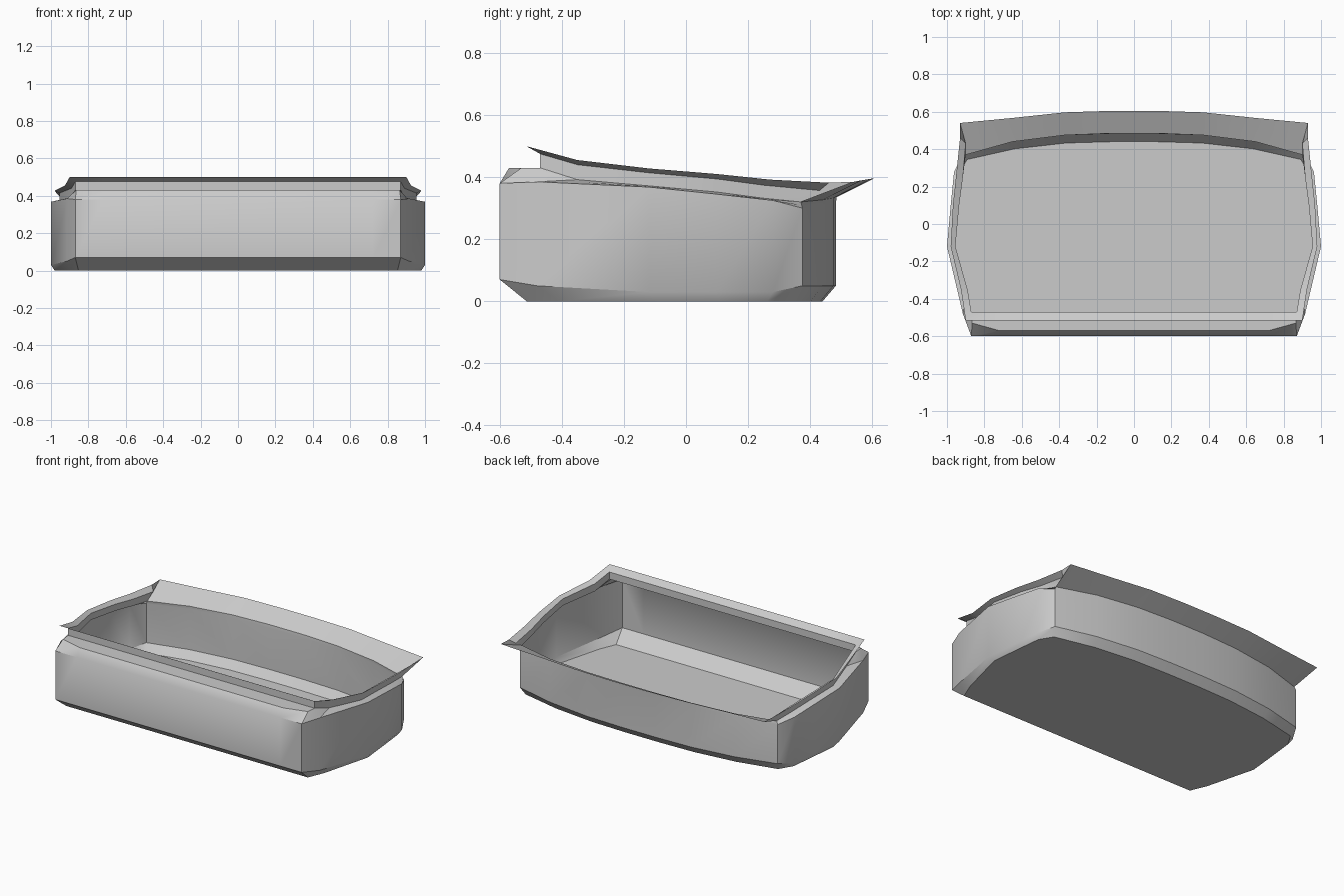
import bpy, bmesh, math
from mathutils import Vector

if "Cube" in bpy.data.objects:
    bpy.data.objects.remove(bpy.data.objects["Cube"])

# Half-outline stations, front to back (mirrored later):
# (outer x, y, low z, high z), (rim x, y, z), (lip rise dy, dz), (flange x, y, z)
STATIONS = [
    ((.72, -.60, .07, .38), (.72, -.47, .43), (0, .045), (.72, -.515, .50)),
    ((.87, -.60, .07, .38), (.87, -.47, .43), (0, .045), (.90, -.515, .50)),
    ((.915, -.48, .05, .385), (.89, -.35, .392), (0, .048), (.925, -.35, .455)),
    ((1.0, -.12, .03, .368), (.955, -.12, .372), (0, .042), (.98, -.12, .428)),
    ((.98, .10, .03, .345), (.935, .10, .352), (0, .042), (.968, .10, .410)),
    ((.962, .28, .03, .325), (.915, .25, .332), (0, .042), (.95, .27, .392)),
    ((.91, .375, .05, .30), (.90, .37, .32), (.06, .037), (.93, .46, .382)),
    ((.91, .375, .05, .30), (.90, .37, .32), (0, 0), (.93, .54, .385)),
    ((.65, .44, .05, .31), (.65, .44, .327), (0, 0), (.65, .567, .39)),
    ((.37, .475, .05, .315), (.37, .475, .333), (0, 0), (.37, .597, .395)),
    ((.12, .483, .05, .315), (.12, .485, .335), (0, 0), (.12, .605, .395)),
]


def column(i, station):
    (x, y, low, high), rim, (dy, dz), flange = station
    rim = Vector(rim)
    shelf = Vector((x, y, high))
    if i < 2:  # small rounded shoulder above the front panel
        shoulder = Vector((x if i == 0 else .865, -.57 if i == 0 else -.53, .43))
    else:
        shoulder = shelf.lerp(rim, .5)
    return [Vector((x * .98, y * .88 + .015, 0)), Vector((x, y, low)), shelf,
            shoulder, rim, rim + Vector((0, dy, dz)), Vector(flange)]


def build_rings(name, first, last, floor):
    """Skin a run of rings around the mirrored outline as one open sheet."""
    half = [column(i, s)[first:last + 1] for i, s in enumerate(STATIONS)]
    mirrored = [[Vector((-p.x, p.y, p.z)) for p in c] for c in reversed(half)]
    bm = bmesh.new()
    grid = [[bm.verts.new(p) for p in c] for c in half + mirrored]
    for a, b in zip(grid, grid[1:] + grid[:1]):
        for k in range(len(a) - 1):
            bm.faces.new((a[k], b[k], b[k + 1], a[k + 1]))
    if floor:
        bm.faces.new([c[0] for c in reversed(grid)])
    bmesh.ops.remove_doubles(bm, verts=bm.verts, dist=.0005)
    mesh = bpy.data.meshes.new(name)
    bm.to_mesh(mesh)
    bm.free()
    obj = bpy.data.objects.new(name, mesh)
    bpy.context.collection.objects.link(obj)
    bpy.ops.object.select_all(action='DESELECT')
    obj.select_set(True)
    bpy.context.view_layer.objects.active = obj
    bpy.ops.object.shade_smooth_by_angle(angle=math.radians(36))


# Open tub body: floor, walls and front shelf
build_rings("tub_body", 0, 4, True)
# Upright lip and flared flange around the opening
build_rings("rim_flange", 4, 6, False)
